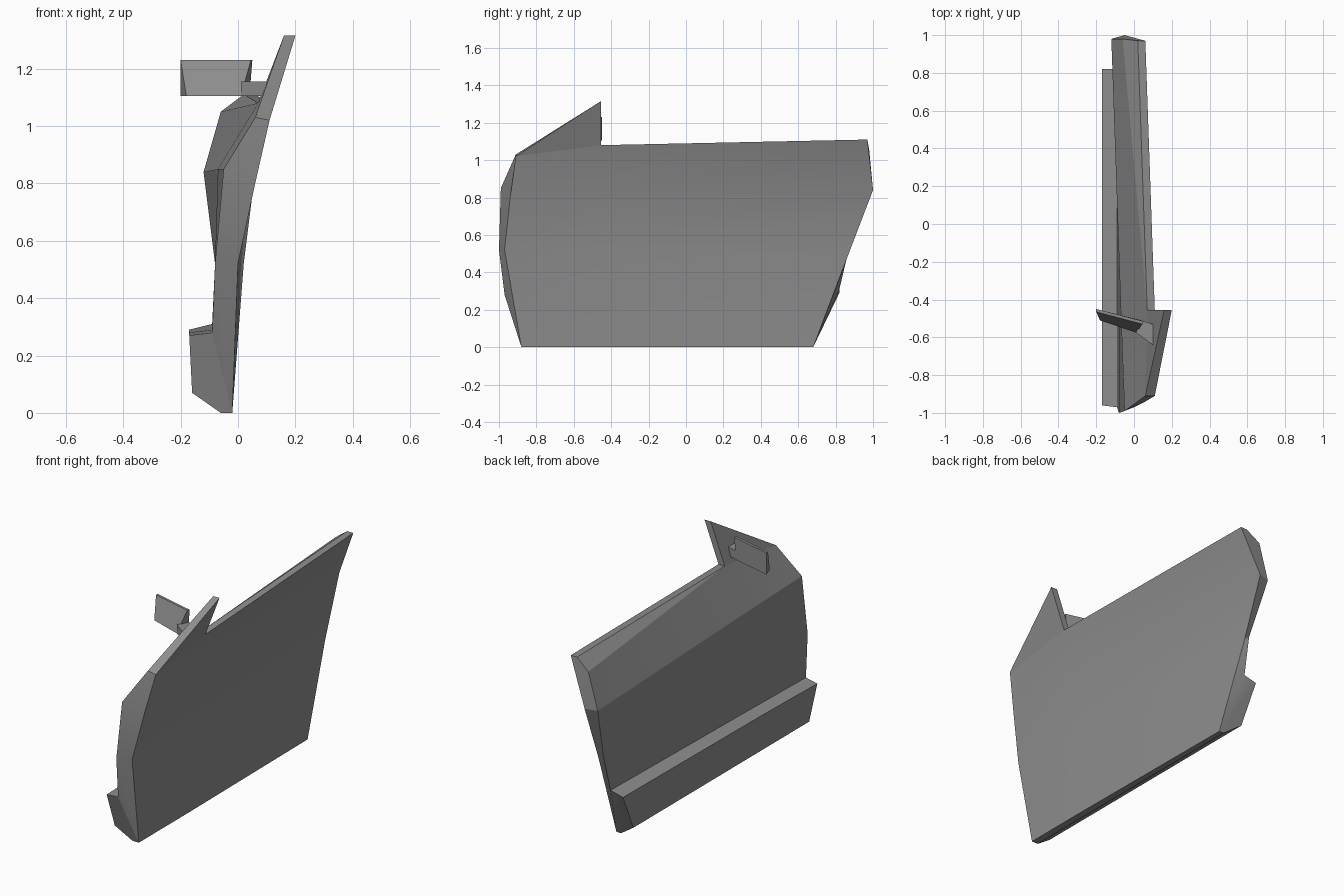
import bpy
import bmesh
import math

default = bpy.data.objects.get("Cube")
if default:
    bpy.data.objects.remove(default, do_unlink=True)

# Single painted finish
paint = bpy.data.materials.new("grey_paint")
paint.use_nodes = True
grey = (0.27, 0.27, 0.27, 1)
paint.diffuse_color = grey
paint.node_tree.nodes["Principled BSDF"].inputs["Base Color"].default_value = grey


def finish(bm, name):
    """Clean the mesh, turn it into an object and keep creases sharp."""
    bmesh.ops.remove_doubles(bm, verts=bm.verts, dist=0.001)
    bmesh.ops.recalc_face_normals(bm, faces=bm.faces)
    mesh = bpy.data.meshes.new(name)
    bm.to_mesh(mesh)
    bm.free()
    mesh.materials.append(paint)
    obj = bpy.data.objects.new(name, mesh)
    bpy.context.scene.collection.objects.link(obj)
    bpy.ops.object.select_all(action="DESELECT")
    obj.select_set(True)
    bpy.context.view_layer.objects.active = obj
    bpy.ops.object.shade_smooth_by_angle(angle=math.radians(25))
    return obj


def loft(bm, sections, caps):
    """Skin closed cross-sections and cap both ends with the given index strips."""
    rings = [[bm.verts.new(p) for p in section] for section in sections]
    for a, b in zip(rings, rings[1:]):
        for i in range(len(a)):
            j = (i + 1) % len(a)
            bm.faces.new((a[i], a[j], b[j], b[i]))
    for ring in (rings[0], rings[-1]):
        for cap in caps:
            bm.faces.new([ring[i] for i in cap])


def solid(name, first, last):
    """Simple block or wedge between two matching end polygons."""
    bm = bmesh.new()
    loft(bm, (first, last), [range(len(first))])
    return finish(bm, name)


# Door shell: sections run up the flat inner side, over the top, down the outer side
front_section = [
    (-.02, -.88, 0), (0, -.97, .52), (.06, -.94, .8), (.11, -.91, 1.02),
    (.06, -.91, 1.03), (.06, -.91, 1.03), (-.05, -.99, .85), (-.08, -1, .52),
    (-.09, -.97, .28), (-.17, -.96, .27), (-.16, -.9, .07), (-.06, -.88, 0)]
middle_section = [
    (x, -.455, z) for x, z in (
        (-.02, 0), (.02, .52), (.06, .84), (.11, 1.08),
        (.07, 1.08), (.07, 1.08), (-.07, .85), (-.08, .52),
        (-.09, .29), (-.17, .28), (-.16, .07), (-.06, 0))]
rear_section = [
    (-.03, .68, 0), (-.05, .87, .5), (-.05, 1, .84), (.06, .97, 1.11),
    (.02, .97, 1.11), (-.06, .98, 1.05), (-.12, .98, .84), (-.08, .87, .52),
    (-.09, .82, .31), (-.17, .82, .29), (-.16, .71, .07), (-.06, .68, 0)]
end_strips = [(0, 11, 10), (0, 10, 9, 8), (0, 8, 7, 1),
              (1, 7, 6, 2), (2, 6, 5, 3), (3, 5, 4)]
shell = bmesh.new()
loft(shell, (front_section, middle_section, rear_section), end_strips)
finish(shell, "door_shell")

# Triangular corner panel rising above the front of the door
solid("corner_panel",
      [front_section[3], middle_section[3], (.2, -.455, 1.315)],
      [front_section[4], middle_section[4], (.16, -.455, 1.315)])

# Mirror head: upright rear plate with a front sloping out towards its base
solid("mirror_head",
      [(-.2, -.45, 1.105), (-.2, -.45, 1.23), (-.2, -.465, 1.23), (-.18, -.51, 1.105)],
      [(.04, -.51, 1.105), (.05, -.515, 1.23), (.045, -.53, 1.23), (.01, -.575, 1.105)])

# Mirror arm: flat bracket widening towards the corner panel
arm_plan = [(.01, -.575), (.035, -.51), (.1, -.53), (.1, -.64)]
solid("mirror_arm",
      [(x, y, 1.105) for x, y in arm_plan],
      [(x, y, 1.155) for x, y in arm_plan])
